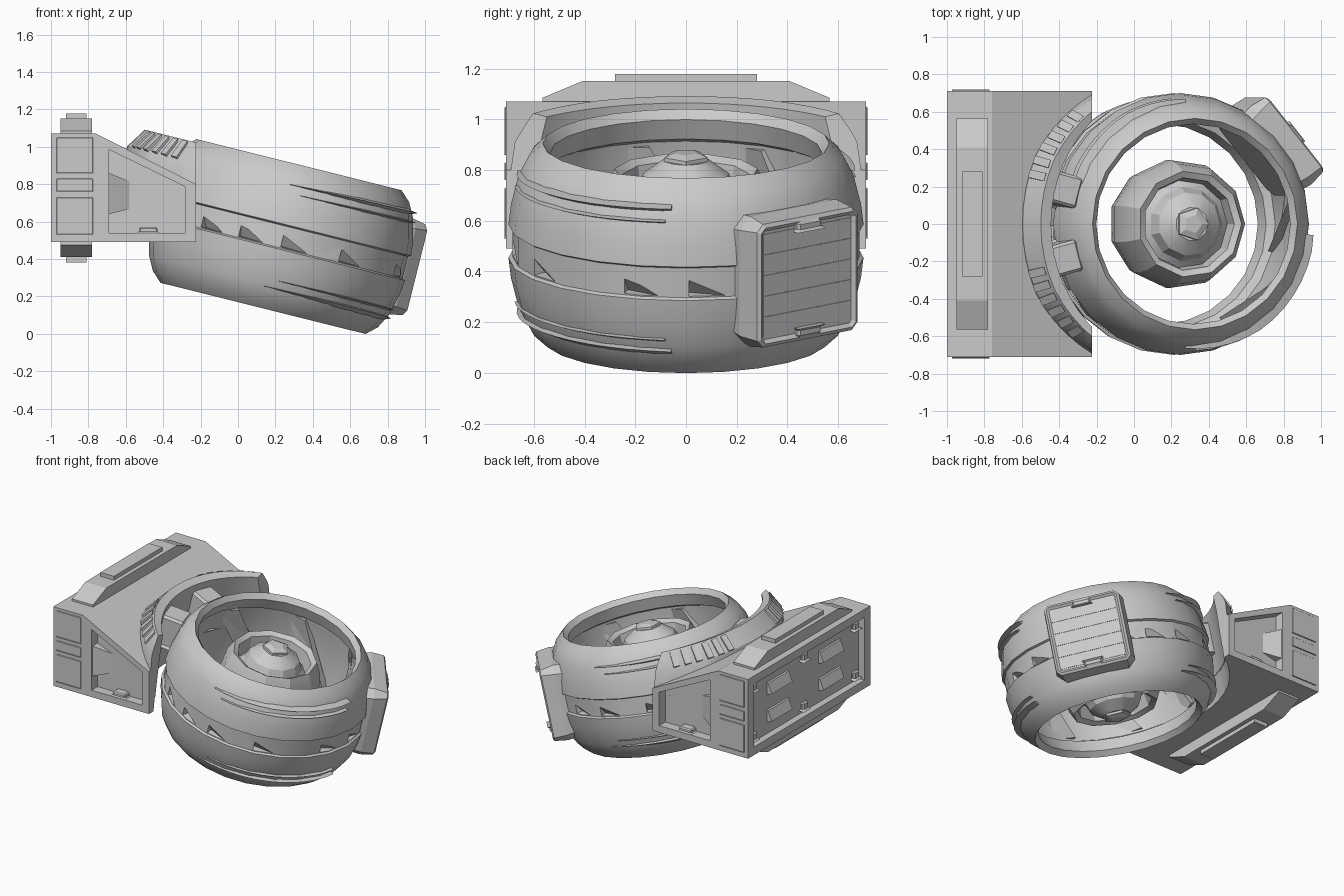
import bpy, bmesh
from math import sin, cos, pi, radians
from mathutils import Matrix, Vector

if "Cube" in bpy.data.objects:
    bpy.data.objects.remove(bpy.data.objects["Cube"])

GREY = (0.6, 0.6, 0.6, 1)
mat = bpy.data.materials.new("plain_grey")
mat.use_nodes = True
mat.diffuse_color = GREY
mat.node_tree.nodes["Principled BSDF"].inputs["Base Color"].default_value = GREY

# Tilted frame shared by everything round
TILT = Matrix.Translation((0.23, 0, 0.52)) @ Matrix.Rotation(radians(14), 4, 'Y')


def make(name, verts, faces, matrix=Matrix(), smooth=None, bevel=0):
    me = bpy.data.meshes.new(name)
    me.from_pydata([matrix @ Vector(v) for v in verts], [], faces)
    bm = bmesh.new()
    bm.from_mesh(me)
    bmesh.ops.remove_doubles(bm, verts=bm.verts, dist=0.0005)
    if bevel:
        bmesh.ops.bevel(bm, geom=bm.edges[:], offset=bevel, segments=1, affect='EDGES')
    bmesh.ops.recalc_face_normals(bm, faces=bm.faces)
    bm.to_mesh(me)
    bm.free()
    me.materials.append(mat)
    ob = bpy.data.objects.new(name, me)
    bpy.context.collection.objects.link(ob)
    if smooth:
        bpy.ops.object.select_all(action='DESELECT')
        ob.select_set(True)
        bpy.context.view_layer.objects.active = ob
        bpy.ops.object.shade_smooth_by_angle(angle=radians(smooth))
    return ob


def loft(name, rings, **kw):
    """Skin a row of equal closed loops and cap both ends."""
    n = len(rings[0])
    faces = [(i * n + j, i * n + (j + 1) % n, (i + 1) * n + (j + 1) % n, (i + 1) * n + j)
             for i in range(len(rings) - 1) for j in range(n)]
    last = (len(rings) - 1) * n
    faces += [tuple(range(n)), tuple(range(last, last + n))]
    return make(name, [v for r in rings for v in r], faces, **kw)


def polar(r, a, z):
    return (r * cos(a), r * sin(a), z)


def lathe(name, profile, seg, closed=True, **kw):
    n = len(profile)
    verts = [polar(r, 2 * pi * i / seg, z) for i in range(seg) for r, z in profile]
    faces = [(i * n + j, i * n + (j + 1) % n, (i + 1) % seg * n + (j + 1) % n, (i + 1) % seg * n + j)
             for i in range(seg) for j in range(n if closed else n - 1)]
    if not closed:
        faces += [tuple(i * n + k for i in range(seg)) for k in (0, n - 1)]
    return make(name, verts, faces, matrix=TILT, **kw)


def box(name, x, y, z, **kw):
    return loft(name, [[(x[0], y[0], k), (x[1], y[0], k), (x[1], y[1], k), (x[0], y[1], k)]
                       for k in z], **kw)


def side_prism(name, outline, y0, y1):
    return loft(name, [[(x, y, z) for x, z in outline] for y in (y0, y1)])


def cut(ob, cutter):
    cutter.hide_render = True
    mod = ob.modifiers.new("cut", 'BOOLEAN')
    mod.operation, mod.object, mod.solver = 'DIFFERENCE', cutter, 'EXACT'
    bpy.context.view_layer.objects.active = ob
    bpy.ops.object.modifier_apply(modifier=mod.name)
    bpy.data.objects.remove(cutter)


# Drum shell with a shallow band round the waist and undercut lips
upper = [(0.625, 0.1), (0.605, 0.255), (0.56, 0.275), (0.535, 0.36), (0.565, 0.396), (0.62, 0.345),
         (0.66, 0.27), (0.69, 0.15), (0.7, 0.068), (0.685, 0.06)]
drum = lathe("drum_shell", upper + [(r, -z) for r, z in reversed(upper)], 24, smooth=40)

# Triangular pits in the band, sunk at one corner
for half in (0, 180):
    for start in (-150, -130, -110, -90, -62, -22, 0):
        a, b = radians(half + start + 1), radians(half + start + 19)
        cut(drum, make("band_pit", [polar(0.72, a, 0.055), polar(0.72, a, -0.058),
                                    polar(0.72, b, -0.058), polar(0.635, a, -0.05)],
                       [(0, 1, 2), (0, 1, 3), (1, 2, 3), (0, 2, 3)], matrix=TILT))


# Long tapered fins above and below the band
def fin(a0, a1, z, drop, width):
    rings = []
    for i in range(13):
        t = i / 12
        a, w = radians(a0 + (a1 - a0) * t), 0.003 + width * min(1, 2.5 * t, 4 * (1.2 - t))
        h = z + drop * t
        r = 0.66 + 0.25 * (0.27 - abs(h))
        rings.append([polar(r - 0.04, a, h - w), polar(r + 0.006 + w, a, h + w * 0.4),
                      polar(r - 0.04, a, h + w)])
    loft("drum_fin", rings, matrix=TILT)


for side in (1, -1):
    for start, end in ((-92, -5), (92, 160)):
        fin(start, end, side * 0.28, side * 0.01, 0.02)
        fin(start + 6, end - 2, side * 0.235, side * 0.005, 0.013)

# Broad slanted vanes lying on the inside wall
for i in range(8):
    a = 2 * pi * i / 8
    loft("wall_vane", [[polar(r, a + d + s, z) for r, s in ((0.58, 0), (0.63, 0), (0.63, 0.25))]
                       for d, z in ((-0.25, -0.24), (0.25, 0.24))], matrix=TILT)

# Stepped hub
hub = [(0.09, 0.33), (0.17, 0.27), (0.2, 0.2), (0.235, 0.17), (0.25, 0.265), (0.285, 0.285),
       (0.325, 0.2), (0.345, 0.05)]
lathe("hub", hub + [(r, -z) for r, z in reversed(hub)], 11, closed=False, smooth=25)
for s in (1, -1):
    lathe("hub_cap", [(0.095, s * 0.3), (0.09, s * 0.345), (0.05, s * 0.36)], 5, closed=False)

# Equipment pod on the drum side
POD = TILT @ Matrix.Rotation(radians(39), 4, 'Z')


def pod_ring(x, w, h, c):
    return [(x, sy * (w - cy), sz * (h - cz)) for sy, sz, cy, cz in
            ((-1, -1, 0, c), (-1, -1, c, 0), (1, -1, c, 0), (1, -1, 0, c),
             (1, 1, 0, c), (1, 1, c, 0), (-1, 1, c, 0), (-1, 1, 0, c))]


loft("pod_case", [pod_ring(0.55, 0.25, 0.25, 0.05), pod_ring(0.67, 0.268, 0.265, 0.05),
                  pod_ring(0.76, 0.255, 0.25, 0.03), pod_ring(0.77, 0.24, 0.235, 0.02),
                  pod_ring(0.757, 0.225, 0.22, 0.01)], matrix=POD)
for i in range(5):
    z = -0.168 + 0.084 * i
    box("pod_slat", (0.75, 0.761), (-0.222, 0.222), (z - 0.04, z + 0.04), matrix=POD)
for s in (1, -1):
    box("pod_clip", (0.72, 0.78), (-0.06, 0.06), (s * 0.195, s * 0.235), matrix=POD, bevel=0.01)

# Mount body, hollowed for the drum
body = side_prism("mount_body", [(-1, 0.49), (-1, 1.07), (-0.76, 1.07), (-0.225, 0.8),
                                 (-0.225, 0.49)], -0.71, 0.71)
cut(body, lathe("drum_cutter", [(0.79, -1), (0.79, 1)], 48, closed=False))
cut(body, box("back_cutter", (-1.1, -0.95), (-0.64, 0.64), (0.55, 1.01)))


# Curved fender between mount and drum, thinner toward its ends
def thin(r, degrees):
    return 0.785 + (r - 0.785) * (1 - 0.5 * max(0, abs(degrees) - 25) / 33)


section = [(0.785, -0.05), (0.785, 0.365), (0.845, 0.378), (0.915, 0.27), (0.915, 0.1), (0.86, -0.05)]
fender = loft("fender", [[polar(thin(r, d), radians(180 + d), z) for r, z in section]
                         for d in range(-60, 61, 6)], matrix=TILT, smooth=30)
cut(fender, box("fender_trim", (-0.225, 1), (-1, 1), (-1, 2)))
cut(fender, box("fender_trim_low", (-1, 1), (-1, 1), (-1, 0.5)))
for s in (1, -1):
    cut(fender, box("fender_trim_side", (-1, 1), (s * 0.705, s * 2), (-1, 2)))

# Side windows
window = [(-0.69, 0.54), (-0.69, 0.985), (-0.28, 0.785), (-0.28, 0.54)]
for s in (1, -1):
    for part in (body, fender):
        cut(part, side_prism("window_cutter", window, s * 0.64, s * 0.8))

# Side details: window pocket, clip and panels
for s in (1, -1):
    loft("window_wedge", [[(-0.69, s * 0.62, z0), (-0.69, s * 0.7, z0), (-0.57, s * 0.635, z1)]
                          for z0, z1 in ((0.64, 0.67), (0.86, 0.81))])
    box("window_clip", (-0.53, -0.43), (s * 0.63, s * 0.7), (0.54, 0.57), bevel=0.008)
    for z in ((0.86, 1.05), (0.76, 0.83), (0.53, 0.73)):
        box("side_panel", (-0.97, -0.775), (s * 0.7, s * 0.715), z, bevel=0.003)

# Back panel louvres and bolts
for y in (-0.3, 0.3):
    for z in (0.68, 0.88):
        loft("back_louvre", [[(-0.94, k, z - 0.05), (-0.99, k, z - 0.03), (-0.96, k, z + 0.04),
                              (-0.94, k, z + 0.05)] for k in (y - 0.12, y + 0.12)])
for y in (-0.59, 0, 0.59):
    for z in (0.6, 0.96):
        box("back_bolt", (-0.975, -0.94), (y - 0.03, y + 0.03), (z - 0.03, z + 0.03), bevel=0.012)

# Rails on top and underneath
for base, d in ((1.07, 1), (0.49, -1)):
    loft("rail", [[(x, y, base + d * h) for x, y in ((-0.95, -w), (-0.78, -w), (-0.78, w), (-0.95, w))]
                  for w, h in ((0.565, -0.02), (0.565, 0.015), (0.41, 0.08))])
    box("rail_plate", (-0.92, -0.81), (-0.28, 0.28), (base + d * 0.07, base + d * 0.108))

# Ribs on the fender and brackets to the drum
for s in (1, -1):
    for i in range(6):
        d = 17 + 5 * i
        turn = TILT @ Matrix.Rotation(radians(180 + s * d), 4, 'Z')
        loft("fender_rib", [[(thin(r, d), y, z) for r, z in
                             ((0.85, 0.35), (0.858, 0.374), (0.925, 0.278), (0.9, 0.26))]
                            for y in (-0.022, 0.022)], matrix=turn)
    turn = TILT @ Matrix.Rotation(radians(180 + s * 15), 4, 'Z')
    box("drum_bracket", (0.63, 0.82), (-0.085, 0.085), (0.08, 0.31), matrix=turn, bevel=0.015)
